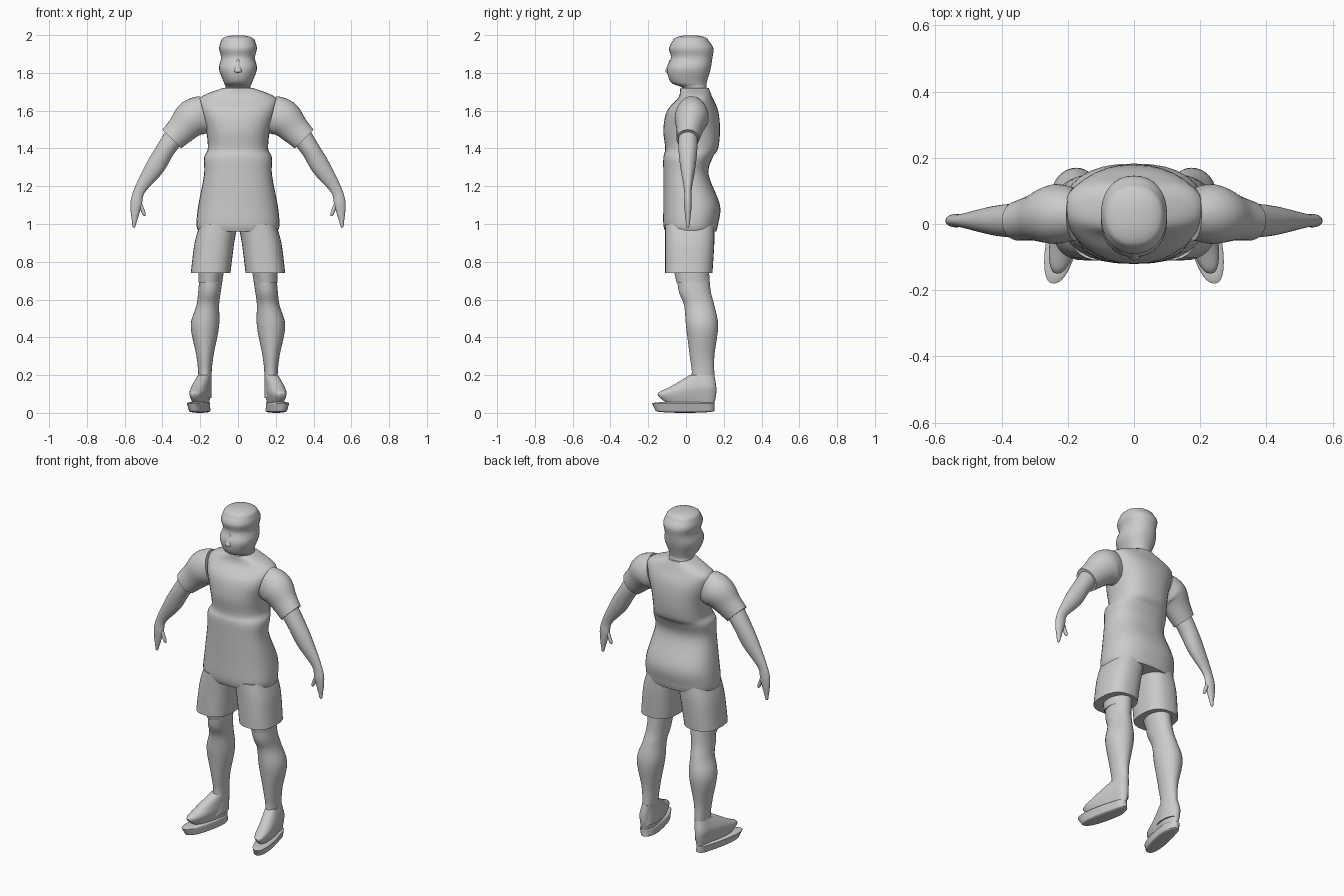
import bpy, math
from mathutils import Vector, Matrix

cube = bpy.data.objects.get("Cube")
if cube:
    bpy.data.objects.remove(cube, do_unlink=True)

grey = bpy.data.materials.new("plain grey")
grey.use_nodes = True
tone = (0.6, 0.6, 0.6, 1)
grey.diffuse_color = tone
grey.node_tree.nodes["Principled BSDF"].inputs["Base Color"].default_value = tone


def level(z, front, back, outer, inner=None):
    """Horizontal outline, centred on x unless an inner edge is given."""
    inner = -outer if inner is None else inner
    return Vector(((inner + outer) / 2, (front + back) / 2, z,
                   (outer - inner) / 2, (back - front) / 2))


def joint(x, z, width, depth, y=.01):
    """Cross-section of a bent limb, given by half sizes."""
    return Vector((x, y, z, width, depth))


def spline(points, steps=5):
    """Catmull-Rom interpolation through the outlines."""
    last = len(points) - 1
    smooth = []
    for i in range(last):
        a, b = points[max(i - 1, 0)], points[i]
        c, d = points[i + 1], points[min(i + 2, last)]
        for step in range(steps):
            t = step / steps
            start_pull, end_pull = (c - a) / 2, (d - b) / 2
            blend = t * t * (3 - 2 * t)
            smooth.append(b.lerp(c, blend) + start_pull * t * (1 - t) ** 2
                          - end_pull * t * t * (1 - t))
    return smooth + [points[-1]]


def loft(name, points, side=1, power=2, bent=False, start_dome=0, end_dome=0, sides=32):
    """Skin superellipse outlines, optionally along a bend and with domed ends."""
    rows = spline(points)
    stations = []
    for i, row in enumerate(rows):
        travel = rows[min(i + 1, len(rows) - 1)] - rows[max(i - 1, 0)]
        tilt = math.atan2(travel.x, travel.z) if bent else 0
        stations.append((row, Matrix.Rotation(tilt, 3, 'Y'), 1, 0))

    # Quarter-round shrinking rings close the domed ends
    arcs = [math.radians(angle) for angle in range(15, 90, 15)]
    first, final = stations[0], stations[-1]
    if start_dome:
        stations = [(first[0], first[1], math.cos(a), -start_dome * math.sin(a))
                    for a in reversed(arcs)] + stations
    if end_dome:
        stations += [(final[0], final[1], math.cos(a), end_dome * math.sin(a)) for a in arcs]

    verts, faces = [], []
    for row, turn, scale, shift in stations:
        x, y, z, width, depth = row
        for k in range(sides):
            c, s = math.cos(math.tau * k / sides), math.sin(math.tau * k / sides)
            spot = turn @ Vector((math.copysign(abs(c) ** (2 / power), c) * width * scale,
                                  math.copysign(abs(s) ** (2 / power), s) * depth * scale,
                                  shift))
            verts.append(((x + spot.x) * side, y + spot.y, z + spot.z))
    for low in range(0, len(verts) - sides, sides):
        for k in range(sides):
            n = (k + 1) % sides
            faces.append((low + k, low + n, low + sides + n, low + sides + k))
    faces += [tuple(reversed(range(sides))), tuple(range(len(verts) - sides, len(verts)))]

    mesh = bpy.data.meshes.new(name)
    mesh.from_pydata(verts, [], faces)
    mesh.materials.append(grey)
    if side < 0:
        mesh.flip_normals()
    part = bpy.data.objects.new(name, mesh)
    bpy.context.collection.objects.link(part)
    bpy.ops.object.select_all(action='DESELECT')
    bpy.context.view_layer.objects.active = part
    part.select_set(True)
    bpy.ops.object.shade_smooth_by_angle(angle=math.radians(45))
    return part


def splay(part, side):
    """Turn the toe end of a foot part outward."""
    for vert in part.data.vertices:
        vert.co.x += side * max(0, .08 - vert.co.y) * .2


# Neck, chin, cheeks, brow fold and crown
loft("head", [
    level(z=1.66, front=-.02, back=.13, outer=.08),
    level(z=1.72, front=-.02, back=.11, outer=.065),
    level(z=1.75, front=-.08, back=.11, outer=.075),
    level(z=1.82, front=-.1, back=.13, outer=.1),
    level(z=1.88, front=-.08, back=.14, outer=.09),
    level(z=1.93, front=-.09, back=.145, outer=.1),
    level(z=1.97, front=-.07, back=.12, outer=.09),
], power=2.2, end_dome=.03)
loft("nose", [
    level(z=1.81, front=-.11, back=-.08, outer=.02),
    level(z=1.86, front=-.09, back=-.07, outer=.01),
], start_dome=.01, end_dome=.01)

# Shirt from hem to collar
loft("shirt", [
    level(z=.96, front=-.11, back=.16, outer=.21),
    level(z=1, front=-.12, back=.17, outer=.22),
    level(z=1.1, front=-.12, back=.18, outer=.21),
    level(z=1.26, front=-.12, back=.12, outer=.18),
    level(z=1.35, front=-.12, back=.14, outer=.18),
    level(z=1.4, front=-.11, back=.17, outer=.16),
    level(z=1.5, front=-.12, back=.18, outer=.17),
    level(z=1.6, front=-.1, back=.17, outer=.2),
    level(z=1.67, front=-.04, back=.14, outer=.2),
    level(z=1.72, front=-.03, back=.12, outer=.08),
], power=2.4)

for side, label in ((1, "left_"), (-1, "right_")):
    # Short sleeve from armhole to cuff
    loft(label + "sleeve", [
        joint(x=.18, z=1.58, width=.1, depth=.08, y=.03),
        joint(x=.24, z=1.56, width=.1, depth=.09, y=.03),
        joint(x=.3, z=1.5, width=.08, depth=.07, y=.02),
        joint(x=.35, z=1.45, width=.07, depth=.06),
    ], side, bent=True)

    # Bare arm with a mitten hand and thumb
    loft(label + "arm", [
        joint(x=.31, z=1.5, width=.06, depth=.05),
        joint(x=.38, z=1.4, width=.05, depth=.05),
        joint(x=.44, z=1.3, width=.05, depth=.04),
        joint(x=.52, z=1.18, width=.03, depth=.02),
        joint(x=.54, z=1.1, width=.03, depth=.02),
        joint(x=.55, z=1, width=.01, depth=.01),
    ], side, bent=True, end_dome=.02)
    loft(label + "thumb", [
        joint(x=.53, z=1.14, width=.01, depth=.01),
        joint(x=.5, z=1.06, width=.01, depth=.01),
    ], side, bent=True, end_dome=.02)

    # Loose shorts leg
    loft(label + "shorts", [
        level(z=.74, front=-.11, back=.14, outer=.25, inner=.04),
        level(z=.9, front=-.11, back=.15, outer=.23, inner=.02),
        level(z=1, front=-.11, back=.15, outer=.2, inner=0),
    ], side, power=2.5)

    # Knee band showing below the hem
    loft(label + "knee_band", [
        level(z=.69, front=-.05, back=.12, outer=.21, inner=.09),
        level(z=.78, front=-.07, back=.12, outer=.21, inner=.07),
    ], side)

    # Ankle, calf, knee and thigh
    loft(label + "leg", [
        level(z=.08, front=0, back=.15, outer=.21, inner=.14),
        level(z=.2, front=.03, back=.15, outer=.21, inner=.14),
        level(z=.3, front=.02, back=.15, outer=.22, inner=.13),
        level(z=.46, front=0, back=.17, outer=.25, inner=.1),
        level(z=.57, front=-.01, back=.15, outer=.22, inner=.1),
        level(z=.65, front=-.04, back=.13, outer=.21, inner=.09),
        level(z=.78, front=-.05, back=.12, outer=.2, inner=.07),
    ], side)

    # Shoe upper sitting on a separate thick sole
    upper = loft(label + "shoe", [
        level(z=.05, front=-.1, back=.15, outer=.22, inner=.15),
        level(z=.1, front=-.15, back=.16, outer=.23, inner=.14),
        level(z=.14, front=-.08, back=.16, outer=.23, inner=.14),
        level(z=.2, front=.02, back=.15, outer=.21, inner=.14),
    ], side, power=2.3)
    sole = loft(label + "sole", [
        level(z=.01, front=-.16, back=.15, outer=.23, inner=.14),
        level(z=.05, front=-.18, back=.15, outer=.24, inner=.14),
    ], side, power=2.3, start_dome=.01, end_dome=.01)
    splay(upper, side)
    splay(sole, side)
